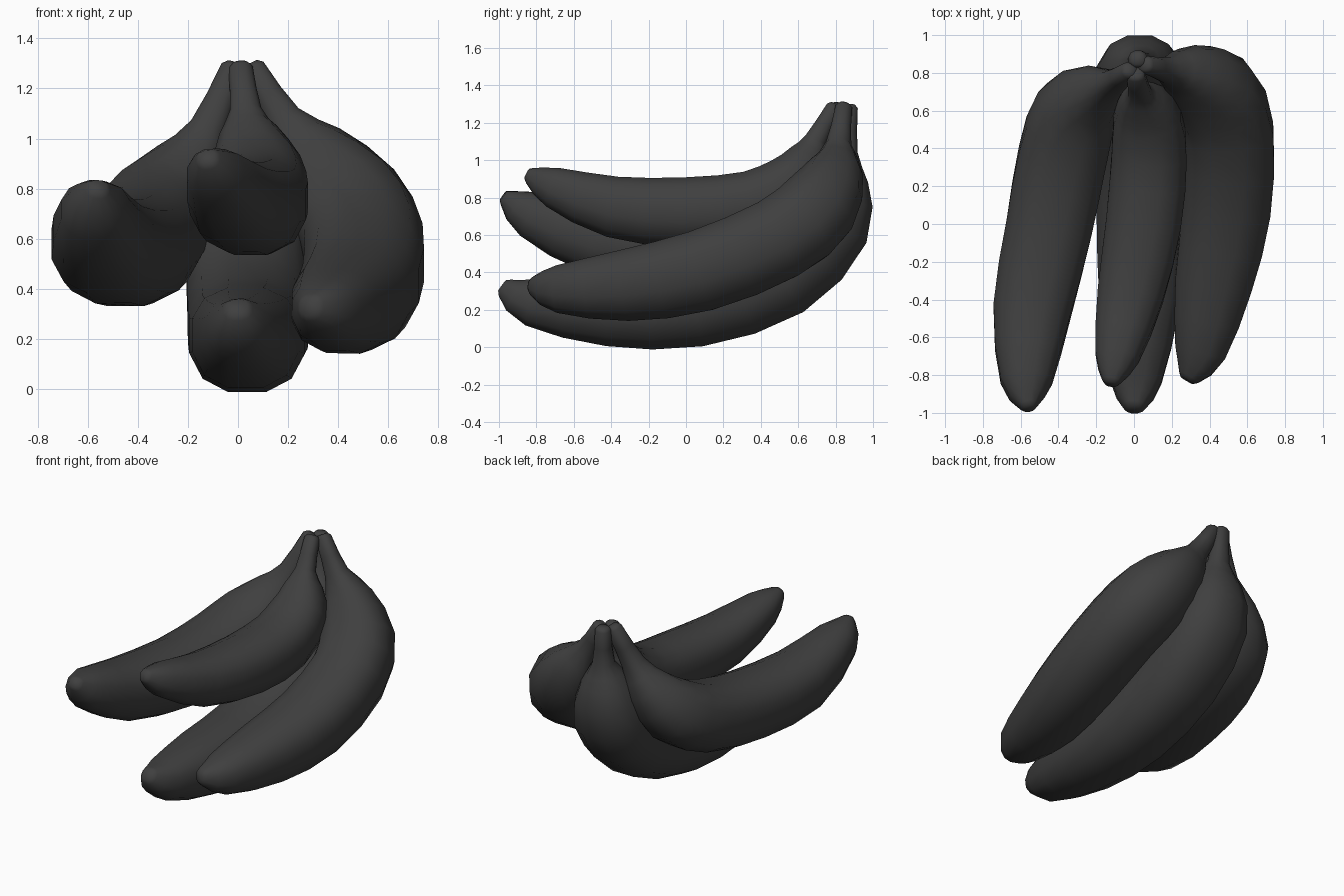
import bpy
import bmesh
import math
from mathutils import Vector

SIDES = 12
STEPS = 2
INNER_FLATTEN = 0.87
BOXINESS = 0.84

default_cube = bpy.data.objects.get("Cube")
if default_cube:
    bpy.data.objects.remove(default_cube, do_unlink=True)

# One dark skin colour for the whole bunch
skin = bpy.data.materials.new("dark_grey_skin")
skin.use_nodes = True
skin.diffuse_color = (0.05, 0.05, 0.05, 1)
shader = next(n for n in skin.node_tree.nodes if n.type == "BSDF_PRINCIPLED")
shader.inputs["Base Color"].default_value = skin.diffuse_color
shader.inputs["Roughness"].default_value = 0.7


def spline(points):
    """Smooth path through 4D points: x, y, z and radius."""
    points = [Vector(p) for p in points]
    first = points[0] * 2 - points[1]
    last = points[-1] * 2 - points[-2]
    padded = [first] + points + [last]
    path = []
    for a, b, c, d in zip(padded, padded[1:], padded[2:], padded[3:]):
        for step in range(STEPS):
            t = step / STEPS
            path.append(0.5 * (b * 2 + (c - a) * t
                               + (a * 2 - b * 5 + c * 4 - d) * t ** 2
                               + (b * 3 - a - c * 3 + d) * t ** 3))
    path.append(points[-1])
    return path


def boxy(value):
    return math.copysign(abs(value) ** BOXINESS, value)


def add_ring(bm, centre, tangent, radius):
    """Full cross-section square to the path, flatter on the inner curve."""
    side = Vector((1, 0, 0))
    side = (side - tangent * side.dot(tangent)).normalized()
    up = side.cross(tangent)
    ring = []
    for i in range(SIDES):
        angle = math.tau * (i + 0.5) / SIDES
        across, rise = boxy(math.cos(angle)), boxy(math.sin(angle))
        if rise > 0:
            rise *= INNER_FLATTEN
        offset = side * across + up * rise
        ring.append(bm.verts.new(centre + offset * radius))
    return ring


def make_banana(name, points):
    path = spline(points)
    centres = [p.to_3d() for p in path]
    radii = [p.w for p in path]
    end = len(path) - 1
    tangents = [(centres[min(i + 1, end)] - centres[max(i - 1, 0)]).normalized()
                for i in range(end + 1)]

    # Body rings, with a narrower ring rounding off the tip and the stem
    bm = bmesh.new()
    cap = 0.02
    rings = [add_ring(bm, centres[0] - tangents[0] * cap, tangents[0], radii[0] * 0.65)]
    for centre, tangent, radius in zip(centres, tangents, radii):
        rings.append(add_ring(bm, centre, tangent, radius))
    rings.append(add_ring(bm, centres[-1] + tangents[-1] * cap, tangents[-1], radii[-1] * 0.65))

    for low, high in zip(rings, rings[1:]):
        for i in range(SIDES):
            j = (i + 1) % SIDES
            bm.faces.new((low[i], low[j], high[j], high[i]))
    bm.faces.new(rings[0])
    bm.faces.new(rings[-1])
    bmesh.ops.recalc_face_normals(bm, faces=bm.faces)

    mesh = bpy.data.meshes.new(name)
    bm.to_mesh(mesh)
    bm.free()
    mesh.materials.append(skin)
    banana = bpy.data.objects.new(name, mesh)
    bpy.context.collection.objects.link(banana)

    bpy.ops.object.select_all(action="DESELECT")
    banana.select_set(True)
    bpy.context.view_layer.objects.active = banana
    bpy.ops.object.shade_smooth_by_angle(angle=math.radians(80))


# Each path runs from the tip to the stem
make_banana("lower_banana", [
    (0, -.965, .32, .06), (.01, -.83, .25, .14), (.03, -.42, .22, .22),
    (.04, .05, .24, .245), (.04, .5, .395, .25), (.03, .76, .67, .24),
    (.03, .82, .91, .16), (.03, .85, 1.05, .07), (.02, .87, 1.28, .05)])

make_banana("left_banana", [
    (.29, -.81, .33, .06), (.35, -.68, .32, .14), (.42, -.32, .345, .21),
    (.49, .08, .425, .24), (.5, .48, .59, .245), (.42, .69, .755, .235),
    (.28, .79, .94, .16), (.18, .81, 1.08, .075), (.06, .84, 1.28, .05)])

make_banana("upper_banana", [
    (-.12, -.83, .92, .05), (-.09, -.7, .86, .12), (-.02, -.38, .76, .18),
    (.05, 0, .735, .205), (.08, .35, .77, .205), (.07, .56, .88, .185),
    (.04, .65, 1.02, .12), (.03, .69, 1.11, .065), (.01, .79, 1.28, .05)])

make_banana("right_banana", [
    (-.56, -.96, .8, .05), (-.57, -.83, .72, .14), (-.54, -.46, .59, .212),
    (-.45, -.02, .56, .235), (-.38, .35, .61, .24), (-.31, .59, .725, .22),
    (-.2, .7, .89, .145), (-.12, .74, 1.04, .075), (-.02, .81, 1.28, .05)])
